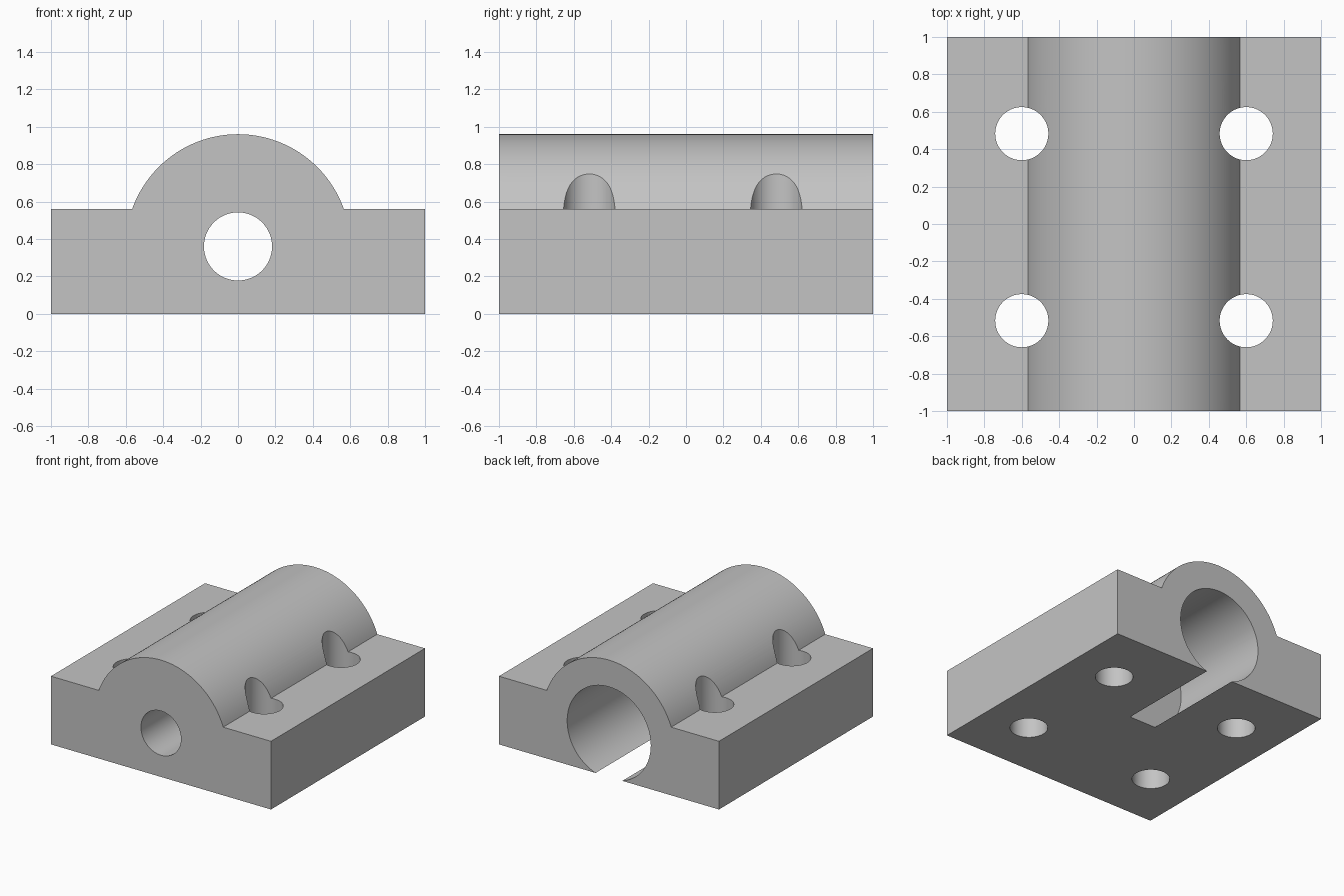
import bpy, bmesh
from math import sin, cos, asin, pi
from mathutils import Matrix

cube = bpy.data.objects.get("Cube")
if cube:
    bpy.data.objects.remove(cube, do_unlink=True)

AXIS_Z = 0.36      # height of the bore axis
LEDGE_Z = 0.56     # top of the flat flanges
DOME_R = 0.6
BORE_R = 0.38
BORE_END = 0.1     # y where the blind bore stops

grey = bpy.data.materials.new("plain grey")
grey.use_nodes = True
colour = (0.55, 0.55, 0.55, 1)
grey.diffuse_color = colour
grey.node_tree.nodes["Principled BSDF"].inputs["Base Color"].default_value = colour


def finish(bm, name):
    bmesh.ops.recalc_face_normals(bm, faces=bm.faces[:])
    mesh = bpy.data.meshes.new(name)
    bm.to_mesh(mesh)
    bm.free()
    mesh.materials.append(grey)
    obj = bpy.data.objects.new(name, mesh)
    bpy.context.collection.objects.link(obj)
    return obj


def cutter(name, radius, length, centre, along_y=False):
    bm = bmesh.new()
    turn = Matrix.Rotation(pi / 2, 4, 'X') if along_y else Matrix.Identity(4)
    bmesh.ops.create_cone(bm, cap_ends=True, segments=96, radius1=radius, radius2=radius,
                          depth=length, matrix=Matrix.Translation(centre) @ turn)
    obj = finish(bm, name)
    obj.hide_render = True
    return obj


# Housing: flanged block with a domed back, extruded front to back
start = asin((LEDGE_Z - AXIS_Z) / DOME_R)
steps = 72
arc = []
for i in range(steps + 1):
    a = start + (pi - 2 * start) * i / steps
    arc.append((DOME_R * cos(a), AXIS_Z + DOME_R * sin(a)))
profile = [(-1, 0), (1, 0), (1, LEDGE_Z)] + arc + [(-1, LEDGE_Z)]
bm = bmesh.new()
face = bm.faces.new([bm.verts.new((x, -1, z)) for x, z in profile])
side = bmesh.ops.extrude_face_region(bm, geom=[face])
bmesh.ops.translate(bm, vec=(0, 2, 0),
                    verts=[v for v in side["geom"] if isinstance(v, bmesh.types.BMVert)])
housing = finish(bm, "bearing_housing")

# Shaft hole, blind rear bore that breaks through the base, and bolt holes
cutters = [
    cutter("shaft_hole", 0.182, 3, (0, 0, AXIS_Z), True),
    cutter("rear_bore", BORE_R, 2, (0, BORE_END + 1, AXIS_Z), True),
]
for x in (-0.6, 0.6):
    for y in (-0.517, 0.483):
        cutters.append(cutter("bolt_hole", 0.142, 3, (x, y, 0.5)))

bpy.ops.object.select_all(action='DESELECT')
bpy.context.view_layer.objects.active = housing
housing.select_set(True)
for c in cutters:
    mod = housing.modifiers.new(c.name, 'BOOLEAN')
    mod.operation = 'DIFFERENCE'
    mod.solver = 'EXACT'
    mod.object = c
    bpy.ops.object.modifier_apply(modifier=mod.name)
for c in cutters:
    bpy.data.objects.remove(c, do_unlink=True)

# Smooth curved walls, crisp edges
bpy.ops.object.shade_smooth_by_angle(angle=pi / 6)
